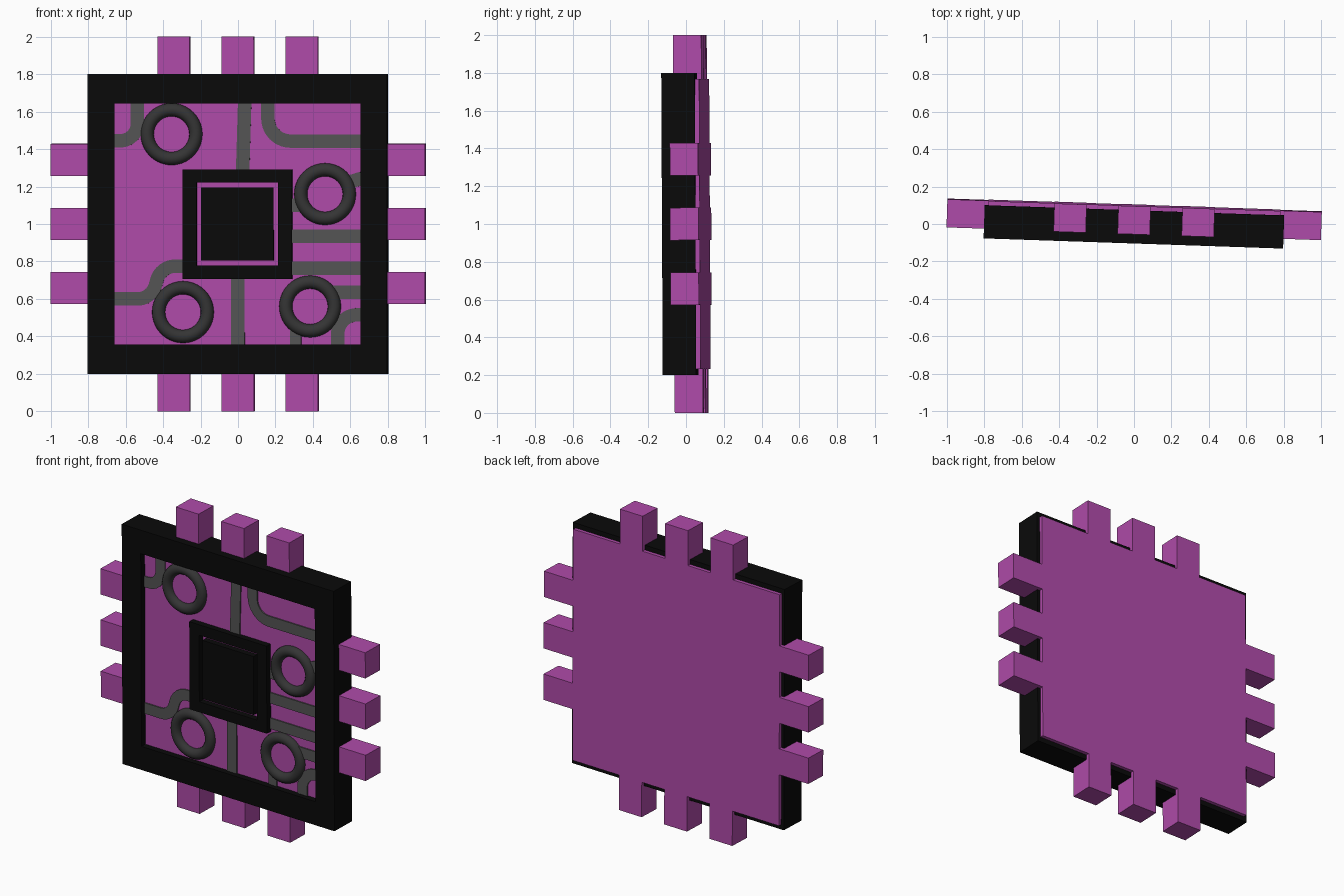
import bpy, bmesh, math
from mathutils import Matrix, Vector

if "Cube" in bpy.data.objects:
    bpy.data.objects.remove(bpy.data.objects["Cube"])

# Slight lean of the whole model, around its centre
POSE = (Matrix.Translation((0, 0, 1)) @ Matrix.Rotation(math.radians(-1.95), 4, 'Z')
        @ Matrix.Rotation(0.005, 4, 'X') @ Matrix.Translation((0, 0, -1)))
FRONT, BOARD, BACK = -0.1, -0.06, 0.1


def material(name, rgb):
    m = bpy.data.materials.new(name)
    m.diffuse_color = (*rgb, 1)
    m.use_nodes = True
    m.node_tree.nodes["Principled BSDF"].inputs["Base Color"].default_value = m.diffuse_color
    return m


PURPLE = material("purple", (0.43, 0.07, 0.40))
BLACK = material("black", (0.003, 0.003, 0.003))
GREY = material("trace_grey", (0.09, 0.09, 0.09))
DARK = material("ring_grey", (0.035, 0.035, 0.035))


def finish(name, bm, mat):
    bmesh.ops.recalc_face_normals(bm, faces=bm.faces)
    me = bpy.data.meshes.new(name)
    bm.to_mesh(me)
    bm.free()
    me.materials.append(mat)
    ob = bpy.data.objects.new(name, me)
    bpy.context.collection.objects.link(ob)
    ob.matrix_world = POSE
    return ob


def box(name, x0, x1, y0, y1, z0, z1, mat):
    bm = bmesh.new()
    bmesh.ops.create_cube(bm, size=1)
    for v in bm.verts:
        v.co = ((x0 + x1) / 2 + v.co.x * (x1 - x0),
                (y0 + y1) / 2 + v.co.y * (y1 - y0),
                (z0 + z1) / 2 + v.co.z * (z1 - z0))
    return finish(name, bm, mat)


def frame(name, out, inx, inz, y0, y1, mat):
    bm = bmesh.new()
    corners = ((-1, -1), (1, -1), (1, 1), (-1, 1))
    loops = [[bm.verts.new((sx * a, y, 1 + sz * b)) for sx, sz in corners]
             for a, b, y in ((out, out, y0), (inx, inz, y0), (inx, inz, y1), (out, out, y1))]
    for k in range(4):
        p, q = loops[k], loops[(k + 1) % 4]
        for i in range(4):
            j = (i + 1) % 4
            bm.faces.new((p[i], p[j], q[j], q[i]))
    return finish(name, bm, mat)


def rounded(points, radius, steps=8):
    pts = [Vector(p) for p in points]
    path = [pts[0]]
    for a, b, c in zip(pts, pts[1:], pts[2:]):
        d1, d2 = (a - b).normalized(), (c - b).normalized()
        half = d1.angle(d2) / 2
        cut = radius / math.tan(half)
        p, q = b + d1 * cut, b + d2 * cut
        centre = b + (d1 + d2).normalized() * (radius / math.sin(half))
        for i in range(steps + 1):
            v = (p - centre).lerp(q - centre, i / steps)
            path.append(centre + v.normalized() * radius)
    return path + [pts[-1]]


def trace(name, points, radius=0.1, width=0.072):
    path = rounded(points, radius)
    bm = bmesh.new()
    rows = []
    for i, p in enumerate(path):
        t = (path[min(i + 1, len(path) - 1)] - path[max(i - 1, 0)]).normalized()
        n = Vector((-t.y, t.x)) * width / 2
        rows.append([bm.verts.new((w.x, y, w.y)) for w, y in
                     ((p + n, BOARD - 0.008), (p - n, BOARD - 0.008),
                      (p - n, BOARD + 0.01), (p + n, BOARD + 0.01))])
    for a, b in zip(rows, rows[1:]):
        for i in range(4):
            j = (i + 1) % 4
            bm.faces.new((a[i], a[j], b[j], b[i]))
    bm.faces.new(rows[0])
    bm.faces.new(rows[-1])
    return finish(name, bm, GREY)


def ring(name, x, z, major=0.13, minor=0.035):
    bpy.ops.mesh.primitive_torus_add(major_segments=40, minor_segments=14,
                                     major_radius=major, minor_radius=minor)
    ob = bpy.context.object
    ob.name = name
    ob.data.materials.append(DARK)
    bpy.ops.object.shade_smooth()
    ob.matrix_world = (POSE @ Matrix.Translation((x, BOARD, z))
                       @ Matrix.Rotation(math.pi / 2, 4, 'X'))


# Board and outer frame
box("board", -0.78, 0.78, BOARD, BACK, 0.232, 1.768, PURPLE)
frame("outer_frame", 0.8, 0.657, 0.643, FRONT, 0.077, BLACK)

# Three pins on each of the four sides
for i in (-1, 0, 1):
    c, h = i * 0.342, 0.086
    for s in (-1, 1):
        a, b = sorted((s * 0.76, s * 1.0))
        box("side_pin", a, b, -0.05, BACK, 1 + c - h, 1 + c + h, PURPLE)
        box("end_pin", c - h, c + h, -0.05, BACK, 1 + a, 1 + b, PURPLE)

# Central chip: square surround and core
frame("chip_surround", 0.292, 0.218, 0.222, FRONT, BOARD + 0.01, BLACK)
box("chip_core", -0.193, 0.193, FRONT, BOARD + 0.01, 0.805, 1.195, BLACK)

# Ring components
for x, z in ((-0.353, 1.48), (0.467, 1.16), (-0.292, 0.53), (0.387, 0.56)):
    ring("ring", x, z)

# Circuit traces
trace("trace_top_left", [(-0.535, 1.65), (-0.535, 1.445), (-0.67, 1.445)], 0.09)
trace("trace_top", [(0.038, 1.65), (0.027, 1.28)])
trace("trace_top_right", [(0.162, 1.65), (0.162, 1.443), (0.665, 1.443)], 0.12)
trace("trace_right_ring_in", [(0.28, 1.1), (0.345, 1.1)])
trace("trace_right_ring_out", [(0.6, 1.225), (0.665, 1.245)])
trace("trace_right_upper", [(0.28, 0.935), (0.665, 0.935)])
trace("trace_right_lower", [(0.28, 0.765), (0.665, 0.765)])
trace("trace_lower_ring_out", [(0.5, 0.635), (0.665, 0.635)])
trace("trace_lower_ring_down", [(0.31, 0.35), (0.31, 0.45)], width=0.06)
trace("trace_bottom_right", [(0.535, 0.35), (0.535, 0.515), (0.665, 0.515)], 0.1)
trace("trace_bottom", [(0.002, 0.35), (0.002, 0.72)])
trace("trace_left", [(-0.67, 0.6), (-0.46, 0.6), (-0.41, 0.775), (-0.28, 0.775)], 0.1)
